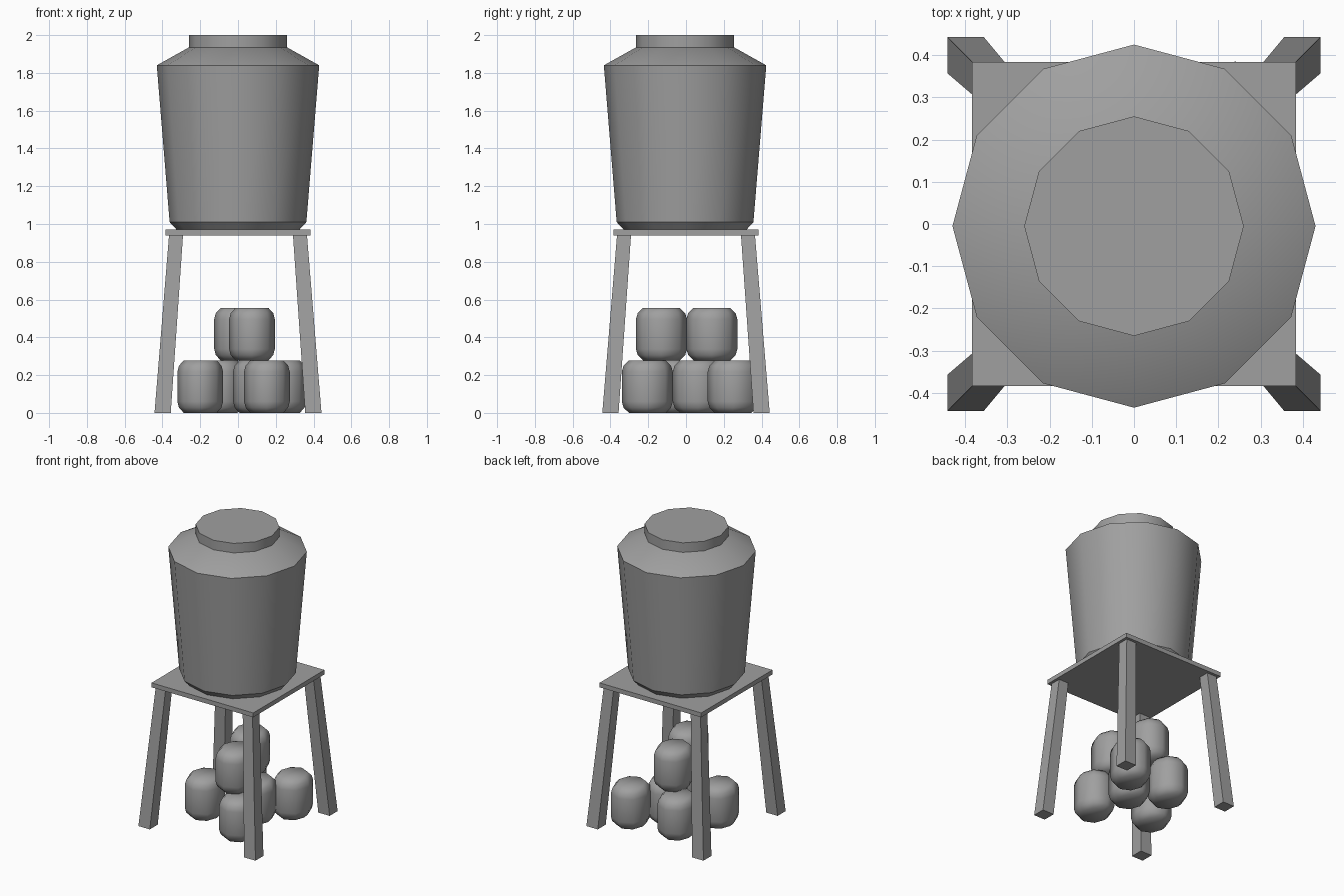
import bpy, bmesh
from math import cos, sin, radians, tau

cube = bpy.data.objects.get("Cube")
if cube:
    bpy.data.objects.remove(cube, do_unlink=True)

grey = bpy.data.materials.new("plain_grey")
grey.use_nodes = True
COLOR = (0.35, 0.35, 0.35, 1)
grey.diffuse_color = COLOR
grey.node_tree.nodes["Principled BSDF"].inputs["Base Color"].default_value = COLOR


def loft(name, rings, smooth=None):
    """Skin a stack of equal rings of points and close both ends."""
    bm = bmesh.new()
    loops = [[bm.verts.new(p) for p in ring] for ring in rings]
    n = len(loops[0])
    for low, high in zip(loops, loops[1:]):
        for i in range(n):
            j = (i + 1) % n
            bm.faces.new((low[i], low[j], high[j], high[i]))
    bm.faces.new(loops[0][::-1])
    bm.faces.new(loops[-1])
    bmesh.ops.recalc_face_normals(bm, faces=bm.faces)
    mesh = bpy.data.meshes.new(name)
    bm.to_mesh(mesh)
    bm.free()
    mesh.materials.append(grey)
    ob = bpy.data.objects.new(name, mesh)
    bpy.context.collection.objects.link(ob)
    if smooth:
        bpy.ops.object.select_all(action="DESELECT")
        ob.select_set(True)
        bpy.context.view_layer.objects.active = ob
        bpy.ops.object.shade_smooth_by_angle(angle=radians(smooth))
    return ob


def turned(name, profile, sides, centre=(0, 0, 0), rx=1, ry=1, smooth=35):
    """Many-sided body from a (radius, height) profile, corners on the axes."""
    cx, cy, cz = centre
    rings = [[(cx + rx * r * cos(tau * i / sides),
               cy + ry * r * sin(tau * i / sides), cz + z) for i in range(sides)]
             for r, z in profile]
    return loft(name, rings, smooth)


def square(x, y, half, z):
    return [(x - half, y - half, z), (x + half, y - half, z),
            (x + half, y + half, z), (x - half, y + half, z)]


# Water tank and lid
turned("tank", [(0.325, 0.97), (0.362, 1.01), (0.43, 1.84), (0.26, 1.935)], 12, (0, -0.005, 0))
turned("lid", [(0.26, 1.93), (0.26, 2.0)], 12, (0, -0.005, 0))

# Platform and splayed, tapered legs
loft("platform", [square(0, 0, 0.384, 0.94), square(0, 0, 0.384, 0.97)])
for sx, side in ((-1, "right"), (1, "left")):
    for sy, end in ((-1, "front"), (1, "back")):
        loft(f"leg_{end}_{side}", [square(sx * 0.399, sy * 0.4, 0.043, 0),
                                   square(sx * 0.328, sy * 0.328, 0.037, 0.942)])

# Pile of small barrels: five on the ground, two stacked on top
barrel = [(0.72, 0), (0.93, 0.028), (1, 0.06), (1, 0.218), (0.93, 0.25), (0.72, 0.278)]
ground = [(-0.2, -0.07), (0.153, -0.205), (0.24, 0.25), (0.095, 0.065), (-0.09, 0.22)]
stacked = [(0.074, -0.13), (-0.005, 0.137)]
for row, z, spots in (("ground", 0, ground), ("stacked", 0.278, stacked)):
    for i, (x, y) in enumerate(spots, 1):
        turned(f"{row}_barrel_{i}", barrel, 8, (x, y, z), 0.121, 0.135, 50)
